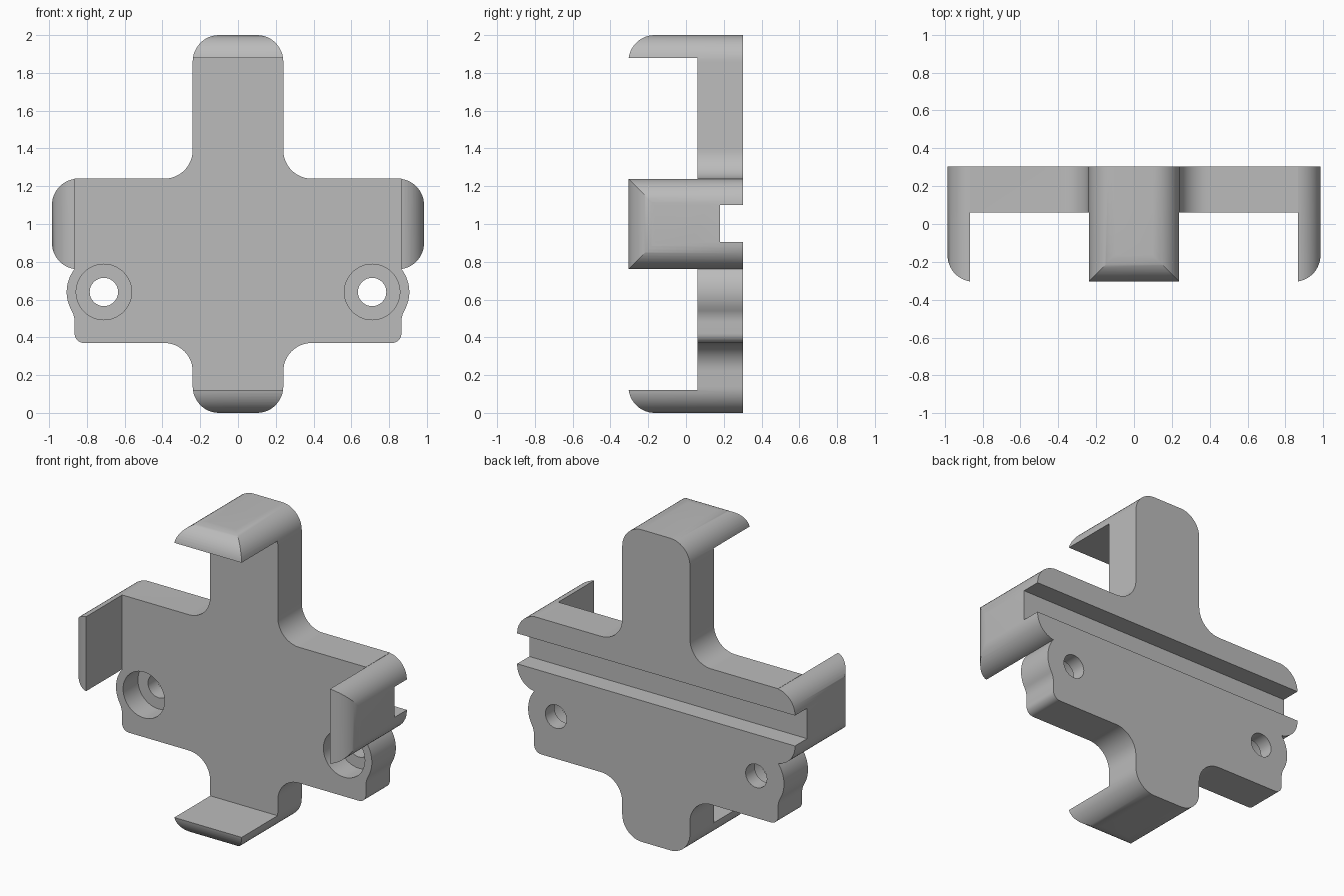
import bpy, bmesh
from math import sin, cos, radians

cube = bpy.data.objects.get("Cube")
if cube:
    bpy.data.objects.remove(cube, do_unlink=True)

FRONT, FACE, BACK = -0.305, 0.06, 0.303   # hook tips, plate face, plate back
R, ARM, LIP = 0.14, 0.24, 0.12            # corner radius, arm half width, hook thickness

grey = bpy.data.materials.new("Plain grey")
grey.use_nodes = True
grey.diffuse_color = (0.5, 0.5, 0.5, 1)
grey.node_tree.nodes["Principled BSDF"].inputs["Base Color"].default_value = (0.5, 0.5, 0.5, 1)


def arc(cx, cy, r, a0, a1, n=12):
    angles = [radians(a0 + (a1 - a0) * i / n) for i in range(n + 1)]
    return [(cx + r * cos(a), cy + r * sin(a)) for a in angles]


def mirrored(half):
    return half + [(-x, y) for x, y in reversed(half)]


def rounded_rect(w, h, cz):
    return mirrored(arc(w - R, cz + h - R, R, 90, 0) + arc(w - R, cz - h + R, R, 0, -90))


def prism(name, points, axis, lo, hi):
    place = {"x": lambda a, b, t: (t, a, b),
             "y": lambda a, b, t: (a, t, b),
             "z": lambda a, b, t: (a, b, t)}[axis]
    bm = bmesh.new()
    ends = [[bm.verts.new(place(a, b, t)) for a, b in points] for t in (lo, hi)]
    for ring in ends:
        bm.faces.new(ring)
    n = len(points)
    for i in range(n):
        j = (i + 1) % n
        bm.faces.new((ends[0][i], ends[0][j], ends[1][j], ends[1][i]))
    bmesh.ops.recalc_face_normals(bm, faces=bm.faces)
    mesh = bpy.data.meshes.new(name)
    bm.to_mesh(mesh)
    bm.free()
    mesh.materials.append(grey)
    obj = bpy.data.objects.new(name, mesh)
    bpy.context.collection.objects.link(obj)
    return obj


def combine(obj, tool, operation):
    mod = obj.modifiers.new(operation, "BOOLEAN")
    mod.operation, mod.object, mod.solver = operation, tool, "EXACT"
    graph = bpy.context.evaluated_depsgraph_get()
    mesh = bpy.data.meshes.new_from_object(obj.evaluated_get(graph))
    obj.modifiers.clear()
    obj.data = mesh
    bpy.data.objects.remove(tool, do_unlink=True)


def hook_profile(length):
    # Half of a U-shaped bar with a rounded lip at its tip
    tip = arc(length - R, FRONT + R, R, -8, 0, 1)[:1]
    lip = arc(length - R, FRONT + R, R, -82, 0)
    return mirrored([(length - LIP, FACE), (length - LIP, lip[0][1])] + lip[1:]
                    + [(length, BACK)])


# Upright arm with top and bottom hooks
bracket = prism("clip_bracket", rounded_rect(ARM, 1, 1), "y", -0.4, BACK)
side = [(y, s + 1) for s, y in hook_profile(1)]
combine(bracket, prism("upright_side", side, "x", -0.5, 0.5), "INTERSECT")

# Cross arm with left and right hooks
cross_arm = prism("cross_arm", rounded_rect(0.985, ARM, 1), "y", -0.4, BACK)
combine(cross_arm, prism("cross_side", hook_profile(0.985), "z", 0.5, 1.5), "INTERSECT")
combine(bracket, cross_arm, "UNION")

# Body plate with inner fillets, screw bosses and rounded lower corners
outline = arc(0.39, 1.39, 0.15, 180, 270) + [(0.865, 1.24)]
outline += arc(0.71, 0.64, 0.197, 40, -29.4, 16)
outline += arc(0.994, 0.48, 0.129, 150.6, 180, 8)
outline += arc(0.815, 0.42, 0.05, 0, -90, 8)
outline += arc(0.39, 0.22, 0.15, 90, 180)
combine(bracket, prism("body_plate", mirrored(outline), "y", FACE, BACK), "UNION")

# Counterbored screw holes
for x in (-0.71, 0.71):
    for radius, lo, hi in ((0.147, -0.1, 0.21), (0.075, 0, 0.5)):
        ring = arc(x, 0.64, radius, 0, 360, 48)[:-1]
        combine(bracket, prism("hole_cutter", ring, "y", lo, hi), "DIFFERENCE")

# Groove across the back
groove = [(0.18, 0.905), (0.5, 0.905), (0.5, 1.1), (0.18, 1.1)]
combine(bracket, prism("groove_cutter", groove, "x", -1.2, 1.2), "DIFFERENCE")

bpy.context.view_layer.objects.active = bracket
bracket.select_set(True)
bpy.ops.object.shade_smooth_by_angle(angle=radians(30))
